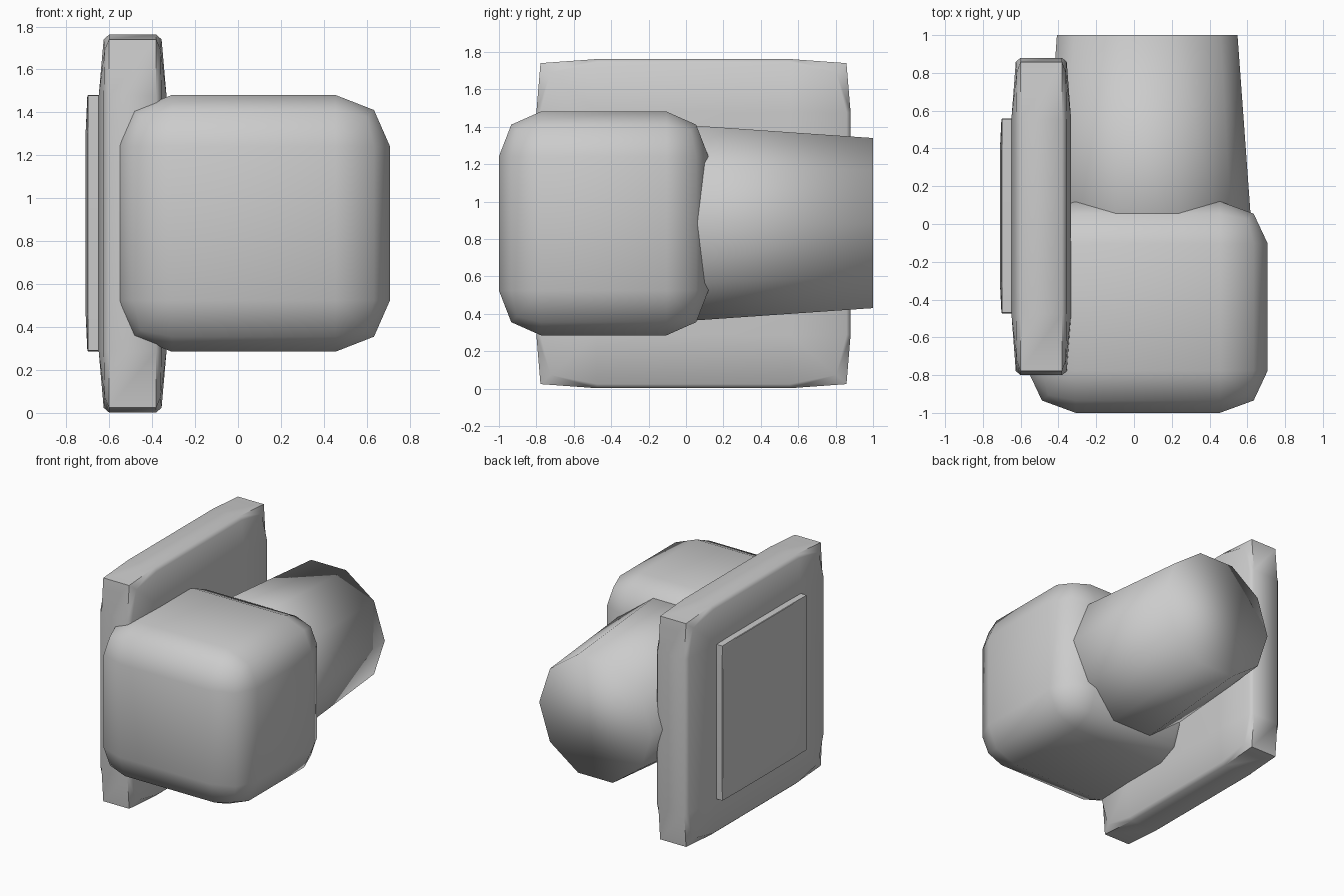
import bpy, bmesh, math
from mathutils import Vector

if "Cube" in bpy.data.objects:
    bpy.data.objects.remove(bpy.data.objects["Cube"], do_unlink=True)

grey = bpy.data.materials.new("plain_grey")
grey.use_nodes = True
grey.diffuse_color = (0.6, 0.6, 0.6, 1)
grey.node_tree.nodes["Principled BSDF"].inputs["Base Color"].default_value = (0.6, 0.6, 0.6, 1)

BEVEL = 0.4
FLAT = 1 - BEVEL
MID = FLAT + BEVEL * math.sqrt(0.5)


def finish(name, bm, angle):
    bmesh.ops.recalc_face_normals(bm, faces=bm.faces)
    mesh = bpy.data.meshes.new(name)
    bm.to_mesh(mesh)
    bm.free()
    mesh.materials.append(grey)
    obj = bpy.data.objects.new(name, mesh)
    bpy.context.collection.objects.link(obj)
    bpy.ops.object.select_all(action='DESELECT')
    obj.select_set(True)
    bpy.context.view_layer.objects.active = obj
    bpy.ops.object.shade_smooth_by_angle(angle=math.radians(angle))
    return obj


def remap(t, flat, mid, half):
    """Stretch one coordinate of the bevelled unit cube: flat part, bevel middle, outside."""
    a = abs(t)
    if a <= FLAT:
        r = a / FLAT * flat
    elif a <= MID:
        r = flat + (a - FLAT) / (MID - FLAT) * (mid - flat)
    else:
        r = mid + (a - MID) / (1 - MID) * (half - mid)
    return math.copysign(r, t)


def soft_box(name, centre, axes, angle):
    """Two-step bevelled box; axes holds (flat, mid, half) for x, y and z."""
    bm = bmesh.new()
    bmesh.ops.create_cube(bm, size=2)
    bmesh.ops.bevel(bm, geom=bm.edges[:], offset=BEVEL, offset_type='OFFSET',
                    segments=2, profile=0.5, affect='EDGES')
    for v in bm.verts:
        v.co = Vector(centre) + Vector([remap(t, *ax) for t, ax in zip(v.co, axes)])
    return finish(name, bm, angle)


# Rounded block at the front
soft_box("rounded_head", (0.073, -0.44, 0.883),
         [(h * FLAT, h * MID, h) for h in (0.635, 0.56, 0.598)], 60)

# Large square plate on the right side, with a gently cambered rim
soft_box("side_plate", (-0.491, 0.04, 0.882),
         [(0.11, 0.135, 0.158), (0.515, 0.818, 0.84), (0.595, 0.858, 0.88)], 50)

# Thin raised panel on the outer face of the plate
soft_box("raised_panel", (-0.61, 0.043, 0.884),
         [(0.088, 0.092, 0.1), (0.35, 0.512, 0.516), (0.42, 0.594, 0.597)], 30)

# Tapered ten-sided arm running to the back
bm = bmesh.new()
SIDES = 10
rings = []
for y, r in ((-0.4, 0.58), (1.0, 0.478)):
    rings.append([bm.verts.new((0.07 + r * math.cos(i * math.tau / SIDES), y,
                                0.885 + r * math.sin(i * math.tau / SIDES)))
                  for i in range(SIDES)])
for i in range(SIDES):
    j = (i + 1) % SIDES
    bm.faces.new((rings[0][i], rings[0][j], rings[1][j], rings[1][i]))
for ring in rings:
    bm.faces.new(ring)
finish("tapered_arm", bm, 100)
